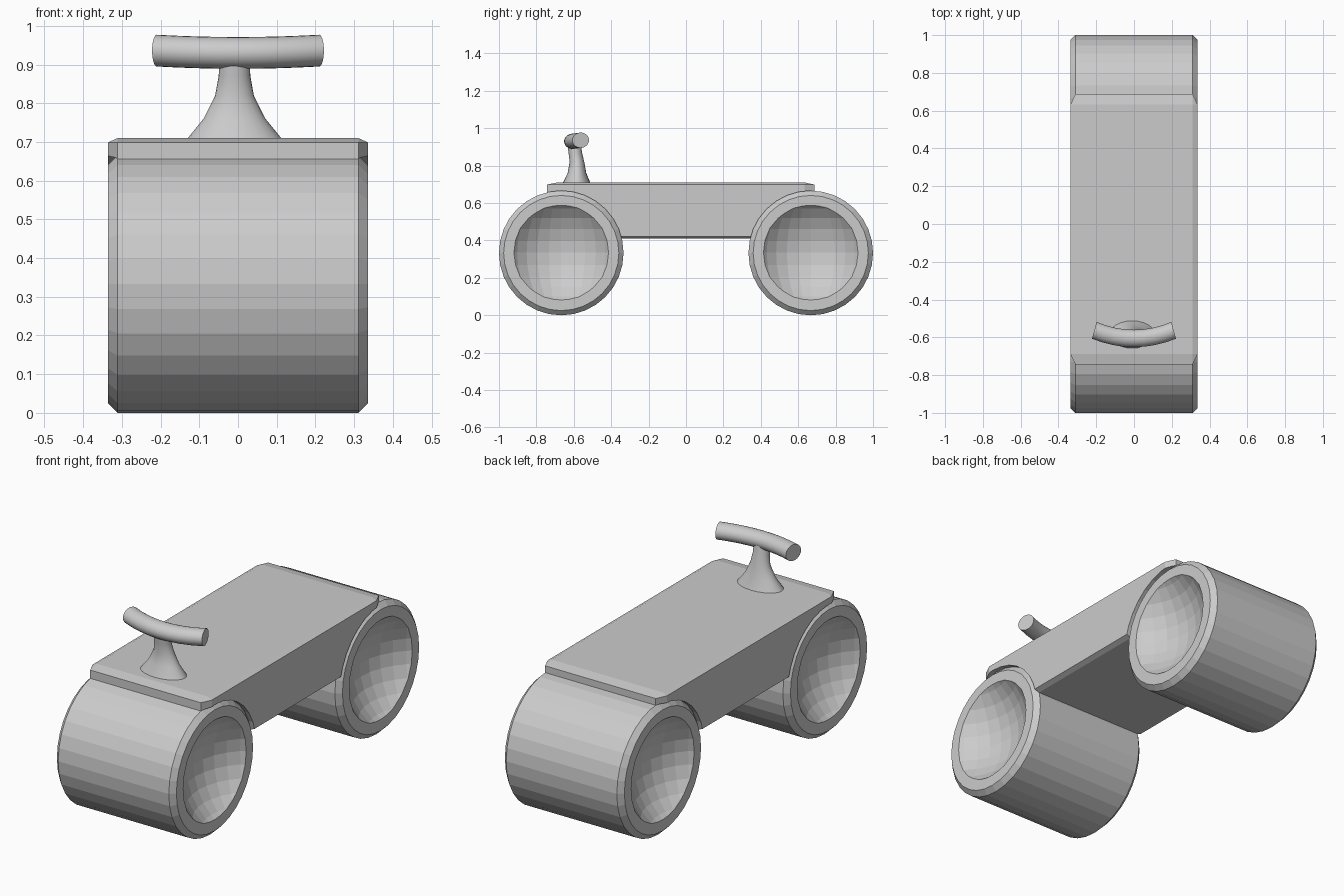
import bpy, bmesh, math
from mathutils import Vector, Matrix

if "Cube" in bpy.data.objects:
    bpy.data.objects.remove(bpy.data.objects["Cube"])

grey = bpy.data.materials.new("plain grey")
grey.diffuse_color = (0.6, 0.6, 0.6, 1)
grey.use_nodes = True
grey.node_tree.nodes["Principled BSDF"].inputs["Base Color"].default_value = grey.diffuse_color


def finish(name, bm, hidden=False):
    bmesh.ops.recalc_face_normals(bm, faces=bm.faces)
    mesh = bpy.data.meshes.new(name)
    bm.to_mesh(mesh)
    bm.free()
    ob = bpy.data.objects.new(name, mesh)
    bpy.context.collection.objects.link(ob)
    mesh.materials.append(grey)
    ob.hide_render = hidden
    return ob


def drum(name, y, radius, half, bevel=0.0):
    # cylinder lying along x with chamfered rims
    bm = bmesh.new()
    m = Matrix.Translation((0, y, 0.333)) @ Matrix.Rotation(math.pi / 2, 4, 'Y')
    bmesh.ops.create_cone(bm, cap_ends=True, segments=32, radius1=radius,
                          radius2=radius, depth=half * 2, matrix=m)
    if bevel:
        rims = [e for e in bm.edges
                if abs(e.verts[0].co.x - e.verts[1].co.x) < 1e-4]
        bmesh.ops.bevel(bm, geom=rims, offset=bevel, segments=1,
                        affect='EDGES', profile=0.5)
    return finish(name, bm)


def cut(ob, cutter):
    mod = ob.modifiers.new("cut", 'BOOLEAN')
    mod.operation = 'DIFFERENCE'
    mod.solver = 'EXACT'
    mod.object = cutter
    bpy.context.view_layer.objects.active = ob
    bpy.ops.object.modifier_apply(modifier=mod.name)
    bpy.data.objects.remove(cutter, do_unlink=True)


def loft(name, rings, sides=24):
    # rings: (centre, half-axis vector a, half-axis vector b)
    bm = bmesh.new()
    loops = []
    for c, a, b in rings:
        loops.append([bm.verts.new(Vector(c) + Vector(a) * math.cos(t) + Vector(b) * math.sin(t))
                      for t in (2 * math.pi * i / sides for i in range(sides))])
    for p, q in zip(loops, loops[1:]):
        for i in range(sides):
            j = (i + 1) % sides
            bm.faces.new((p[i], p[j], q[j], q[i]))
    bm.faces.new(loops[0])
    bm.faces.new(loops[-1])
    ob = finish(name, bm)
    bpy.ops.object.select_all(action='DESELECT')
    ob.select_set(True)
    bpy.context.view_layer.objects.active = ob
    bpy.ops.object.shade_smooth_by_angle(angle=math.radians(40))
    return ob


# body: stretched chamfered box
bm = bmesh.new()
bmesh.ops.create_cube(bm, size=2)
bmesh.ops.bevel(bm, geom=bm.edges[:], offset=0.075, segments=1,
                affect='EDGES', profile=0.5)
bmesh.ops.transform(bm, verts=bm.verts, matrix=Matrix.Translation((0, -0.028, 0.56))
                    @ Matrix.Diagonal((0.336, 0.715, 0.15, 1)))
body = finish("body", bm)

# wide drum wheels with shallow dished ends, and matching cut-outs in the body
for label, y in (("front", -0.667), ("back", 0.667)):
    cut(body, drum("wheel_arch_cutter", y, 0.333, 0.6))
    wheel = drum(label + "_wheel", y, 0.333, 0.336, 0.025)
    for side in (-1, 1):
        bm = bmesh.new()
        bmesh.ops.create_uvsphere(bm, u_segments=32, v_segments=16, radius=0.333,
                                  matrix=Matrix.Translation((side * 0.55, y, 0.335)))
        cut(wheel, finish("dish_cutter", bm))

# flared steering post
loft("steering_post", [((-0.009, y, z), (a, 0, 0), (0, b, 0)) for z, y, a, b in (
    (0.70, -0.585, 0.125, 0.076), (0.712, -0.585, 0.119, 0.072),
    (0.76, -0.583, 0.080, 0.050), (0.82, -0.583, 0.050, 0.039),
    (0.87, -0.592, 0.041, 0.036), (0.93, -0.600, 0.038, 0.036))])

# handlebar bent forward at its middle
bar = []
for i in range(-4, 5):
    t = i / 4
    ang = 0.25 * t * 1.05
    bar.append(((0.210 * t, -0.606 + 0.043 * t * t, 0.930 + 0.006 * t * t),
                (-0.046 * math.sin(ang), 0.046 * math.cos(ang), 0), (0, 0, 0.041)))
loft("handlebar", bar)
